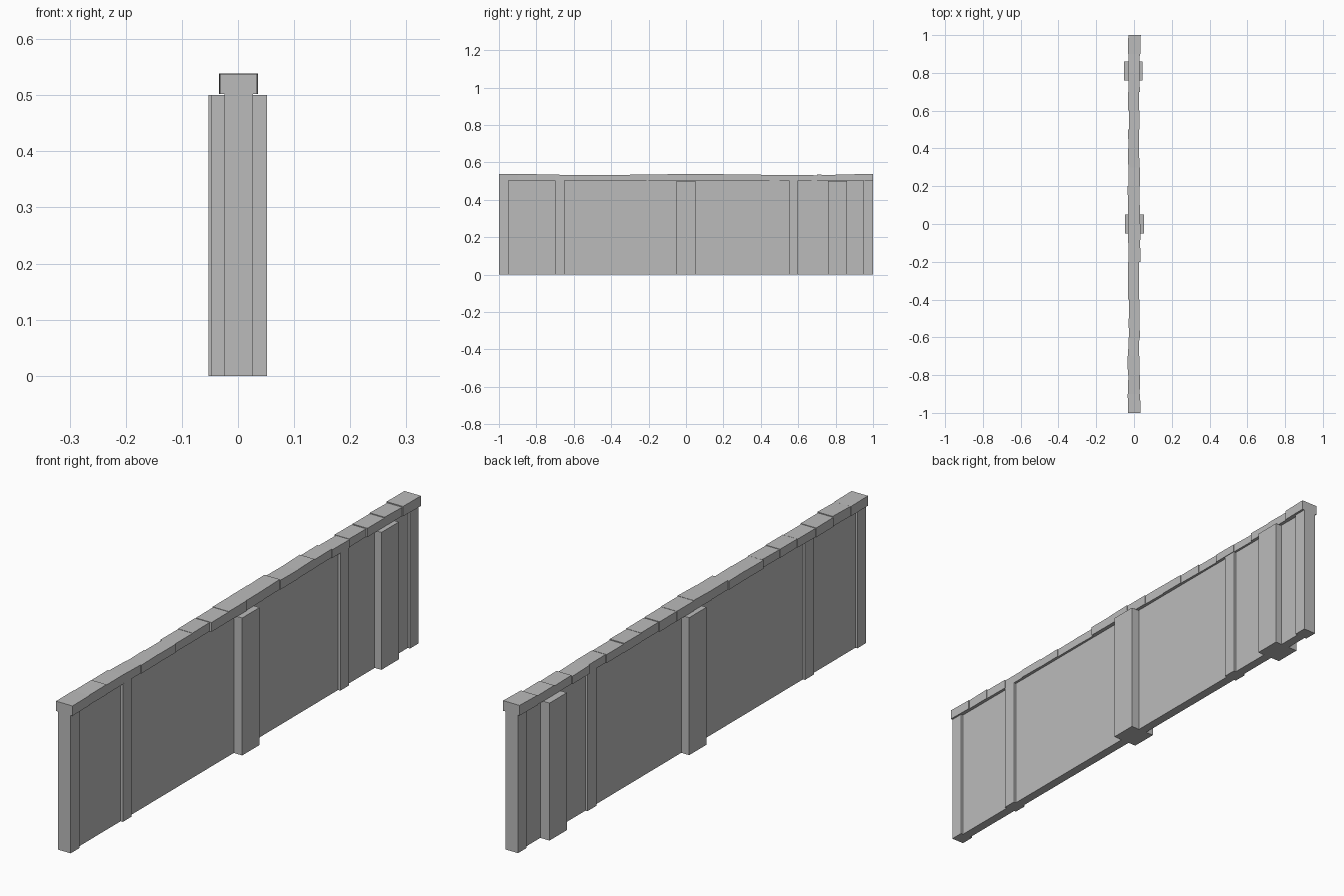
import bpy, bmesh, math, random

if "Cube" in bpy.data.objects:
    bpy.data.objects.remove(bpy.data.objects["Cube"], do_unlink=True)

random.seed(4)
GREY = (0.5, 0.5, 0.5, 1)
stone = bpy.data.materials.new("grey stone")
stone.use_nodes = True
stone.diffuse_color = GREY
stone.node_tree.nodes["Principled BSDF"].inputs["Base Color"].default_value = GREY


def block(name, x0, x1, y0, y1, z0, z1, slope=0.0, skew=0.0):
    """Box between limits; its far end can be raised or shifted sideways."""
    bm = bmesh.new()
    bmesh.ops.create_cube(bm, size=1)
    for v in bm.verts:
        far, top = v.co.y > 0, v.co.z > 0
        v.co.x = (x1 if v.co.x > 0 else x0) + (skew if far else 0)
        v.co.y = y1 if far else y0
        v.co.z = z1 + (slope if far else 0) if top else z0
    mesh = bpy.data.meshes.new(name)
    bm.to_mesh(mesh)
    bm.free()
    mesh.materials.append(stone)
    obj = bpy.data.objects.new(name, mesh)
    bpy.context.collection.objects.link(obj)
    return obj


# Thin wall panel
block("wall_panel", -0.016, 0.018, -0.99, 0.99, 0, 0.505)

# Narrow posts at the ends and along the wall
for name, y in (("front_end_post", -1), ("front_post", -0.7),
                ("back_post", 0.55), ("back_end_post", 0.95)):
    block(name, -0.024, 0.027, y, y + 0.05, 0, 0.502)

# Deep buttresses through the wall
block("middle_buttress", -0.048, 0.052, -0.05, 0.05, 0, 0.5)
block("back_buttress", -0.053, 0.045, 0.76, 0.86, 0, 0.5)

# Row of uneven coping stones
COUNT = 20
for i in range(COUNT):
    y = -1 + 2 * i / COUNT
    wave = math.cos(math.pi * (y + 1) * 2)
    half = 0.030 + 0.002 * wave + random.uniform(-0.001, 0.001)
    mid = random.uniform(-0.003, 0.003)
    if i in (0, COUNT - 1):
        half, mid, wave = 0.033, 0.001, 1
    block(f"coping_stone_{i + 1}", mid - half, mid + half, y, y + 2 / COUNT,
          0.502, 0.535 + 0.003 * wave, random.uniform(-0.002, 0.002),
          random.uniform(-0.002, 0.002))
